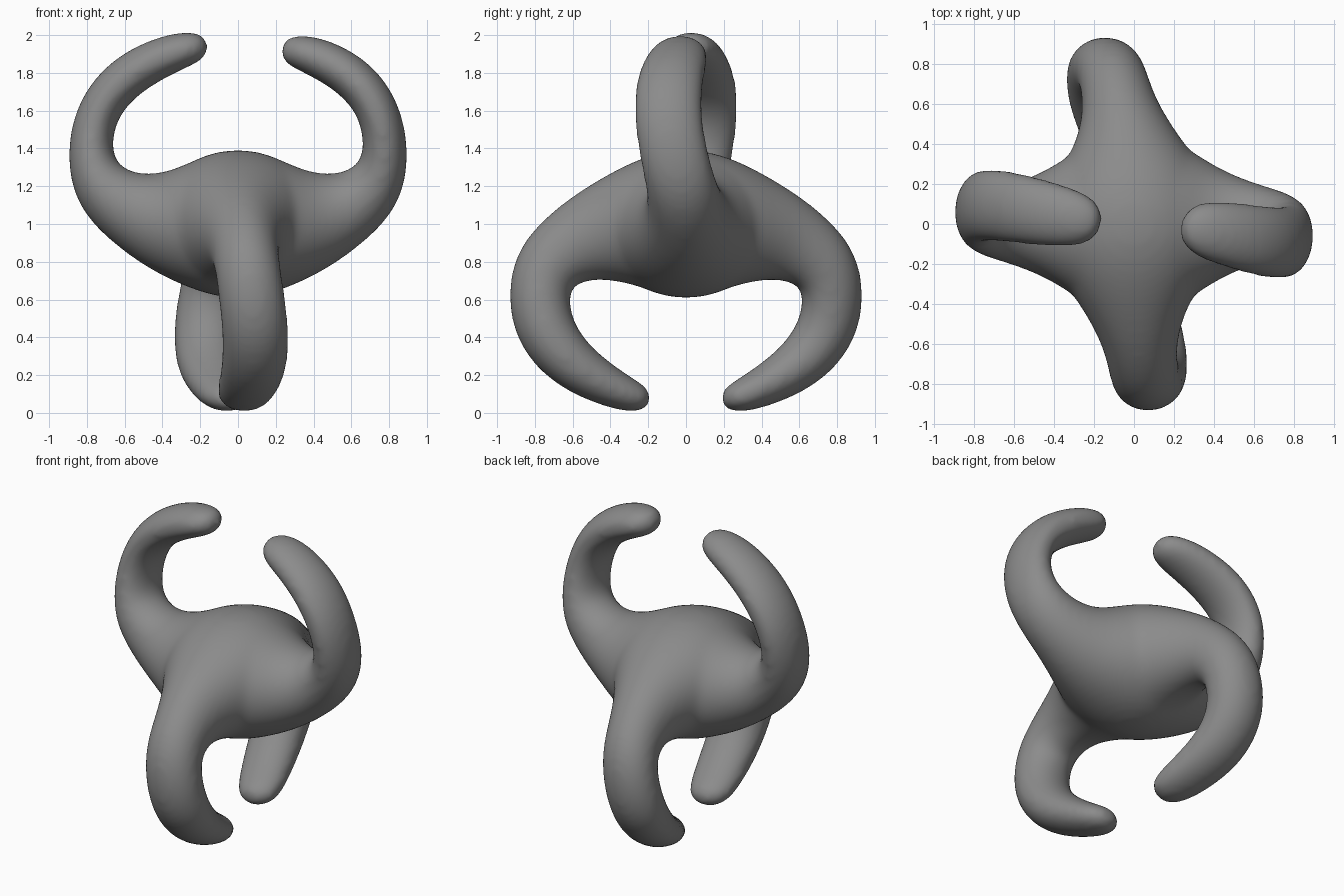
import bpy, bmesh, math
from mathutils import Vector

cube = bpy.data.objects.get("Cube")
if cube:
    bpy.data.objects.remove(cube, do_unlink=True)

grey = bpy.data.materials.new("plain_grey")
grey.use_nodes = True
colour = (0.26, 0.26, 0.26, 1)
grey.diffuse_color = colour
grey.node_tree.nodes["Principled BSDF"].inputs["Base Color"].default_value = colour

# Arm sections: outward, up, sideways drift, half thickness, half width
SLIM_ARM = [
    (-.20, 1.00, .00, .36, .42),
    (.00, 1.00, .00, .42, .48),
    (.20, 1.00, .00, .37, .44),
    (.40, 1.015, .00, .28, .29),
    (.58, 1.08, .00, .205, .21),
    (.725, 1.185, .02, .165, .19),
    (.79, 1.34, .06, .125, .185),
    (.765, 1.57, .10, .117, .185),
    (.655, 1.745, .09, .12, .185),
    (.49, 1.855, .055, .115, .17),
    (.34, 1.91, .025, .10, .15),
    (.255, 1.925, .01, .075, .10),
]
STOUT_ARM = [
    (-.20, 1.00, .00, .36, .42),
    (.00, 1.00, .00, .42, .48),
    (.20, 1.00, .00, .37, .42),
    (.40, 1.035, .01, .285, .27),
    (.59, 1.10, .03, .22, .185),
    (.755, 1.225, .05, .185, .175),
    (.785, 1.40, .075, .17, .18),
    (.745, 1.58, .095, .165, .18),
    (.62, 1.74, .09, .145, .18),
    (.44, 1.85, .055, .115, .165),
    (.30, 1.91, .025, .09, .145),
    (.235, 1.925, .01, .065, .10),
]
SIDES = 16


def add_arm(bm, sections, place, drift=1.0, tip=0.0):
    """Loft one curled arm; place maps (out, side, up) to the model."""
    last = len(sections) - 1
    centres = []
    for i, (out, up, side, _, _) in enumerate(sections):
        curl = max(0, i - 7) / (last - 7)
        centres.append(Vector((out - tip * curl, side * drift, up + tip * .3 * curl)))
    rings = []
    for i, c in enumerate(centres):
        t = centres[min(i + 1, last)] - centres[max(i - 1, 0)]
        t.normalize()
        across = Vector((0, 1, 0))
        normal = t.cross(across).normalized()
        across = normal.cross(t)
        thick, wide = sections[i][3:]
        ring = []
        for k in range(SIDES):
            a = 2 * math.pi * k / SIDES
            p = c + normal * thick * math.cos(a) + across * wide * math.sin(a)
            ring.append(bm.verts.new(place(p)))
        rings.append(ring)
    for r, s in zip(rings, rings[1:]):
        for k in range(SIDES):
            n = (k + 1) % SIDES
            bm.faces.new((r[k], r[n], s[n], s[k]))
    bm.faces.new(rings[0])
    # Rounded tip
    end = centres[-1] + (centres[-1] - centres[-2]).normalized() * .035
    pole = bm.verts.new(place(end))
    for k in range(SIDES):
        bm.faces.new((rings[-1][k], rings[-1][(k + 1) % SIDES], pole))


bm = bmesh.new()
# Upward arms on the left and right
add_arm(bm, SLIM_ARM, lambda p: (p.x, -p.y, p.z))
add_arm(bm, SLIM_ARM, lambda p: (-p.x, p.y, p.z), tip=.07)
# Downward arms at the front and back
add_arm(bm, STOUT_ARM, lambda p: (p.y, -p.x, 2 - p.z), tip=.02)
add_arm(bm, STOUT_ARM, lambda p: (-p.y - .05 * max(0, p.x), p.x, 2 - p.z), drift=1.4, tip=.02)
bmesh.ops.recalc_face_normals(bm, faces=bm.faces)
mesh = bpy.data.meshes.new("four_armed_body")
bm.to_mesh(mesh)
bm.free()
mesh.materials.append(grey)
body = bpy.data.objects.new("four_armed_body", mesh)
bpy.context.collection.objects.link(body)

# Blend the arms into one smooth skin
sub = body.modifiers.new("round", 'SUBSURF')
sub.levels = sub.render_levels = 2
skin = body.modifiers.new("merge", 'REMESH')
skin.mode = 'VOXEL'
skin.voxel_size = .02
skin.use_smooth_shade = True
soft = body.modifiers.new("blend", 'SMOOTH')
soft.factor = .5
soft.iterations = 20
